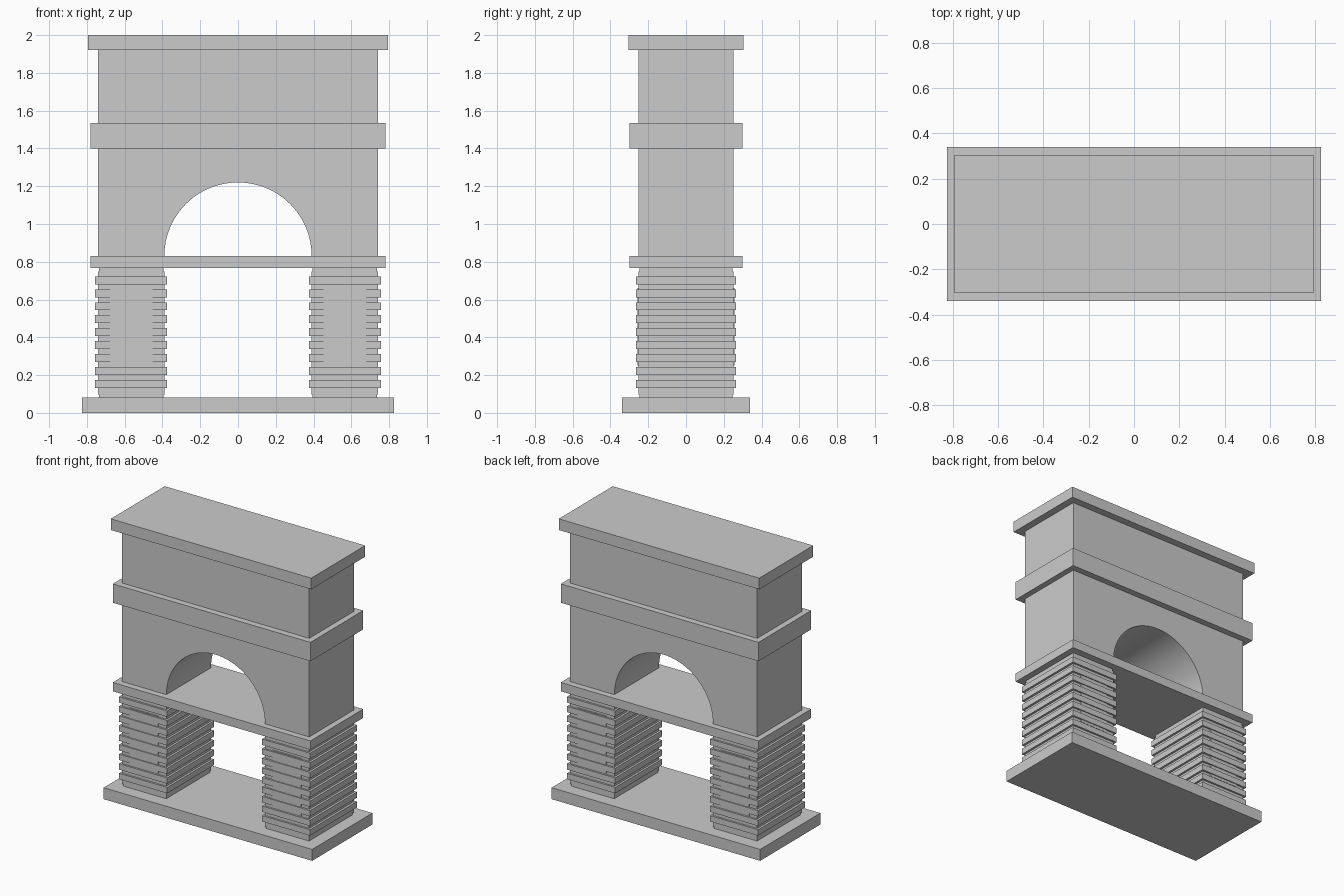
import bpy, math

if "Cube" in bpy.data.objects:
    bpy.data.objects.remove(bpy.data.objects["Cube"])


def box(name, x0, x1, y, z0, z1):
    """Box spanning x0..x1, -y..y, z0..z1."""
    bpy.ops.mesh.primitive_cube_add(size=1, location=((x0 + x1) / 2, 0, (z0 + z1) / 2))
    o = bpy.context.object
    o.name = name
    o.scale = (x1 - x0, 2 * y, z1 - z0)
    bpy.ops.object.transform_apply(location=False, rotation=False, scale=True)
    return o


# Full-width slabs and the plain attic
box("base_plinth", -0.825, 0.825, 0.34, 0, 0.082)
box("impost_slab", -0.782, 0.782, 0.298, 0.767, 0.83)
box("cornice", -0.782, 0.782, 0.298, 1.40, 1.535)
box("attic", -0.74, 0.74, 0.252, 1.535, 1.92)
box("top_slab", -0.793, 0.793, 0.305, 1.92, 2.0)

# Arch block: profile with a half-round opening, extruded through the depth
R, SPRING, SEG = 0.39, 0.83, 48
prof = [(-0.74, 1.40), (-0.74, SPRING)]
prof += [(-R * math.cos(math.pi * i / SEG), SPRING + R * math.sin(math.pi * i / SEG))
         for i in range(SEG + 1)]
prof += [(0.74, SPRING), (0.74, 1.40)]
n = len(prof)
verts = [(x, y, z) for y in (-0.252, 0.252) for x, z in prof]
faces = [tuple(range(n)), tuple(range(2 * n - 1, n - 1, -1))]
faces += [(i, i + n, (i + 1) % n + n, (i + 1) % n) for i in range(n)]
mesh = bpy.data.meshes.new("arch_block")
mesh.from_pydata(verts, [], faces)
arch = bpy.data.objects.new("arch_block", mesh)
bpy.context.collection.objects.link(arch)
bpy.context.view_layer.objects.active = arch
arch.select_set(True)
bpy.ops.object.shade_smooth_by_angle(angle=math.radians(30))

# Piers: recessed core, raised bands, plain courses between, shallow panel
for s, side in ((-1, "left"), (1, "right")):
    def pier_box(name, inner, outer, y, z0, z1):
        a, b = sorted((s * inner, s * outer))
        return box(f"{side}_{name}", a, b, y, z0, z1)

    pier_box("pier_core", 0.395, 0.735, 0.247, 0.08, 0.77)
    for i in range(10):
        z = 0.154 + i * 0.0684
        pier_box(f"plain_course_{i}", 0.39, 0.74, 0.252, z - 0.057, z - 0.021)
        if i < 9:
            pier_box(f"raised_band_{i}", 0.375, 0.756, 0.265, z - 0.021, z + 0.021)
    pier_box("face_panel", 0.453, 0.678, 0.258, 0.25, 0.66)
